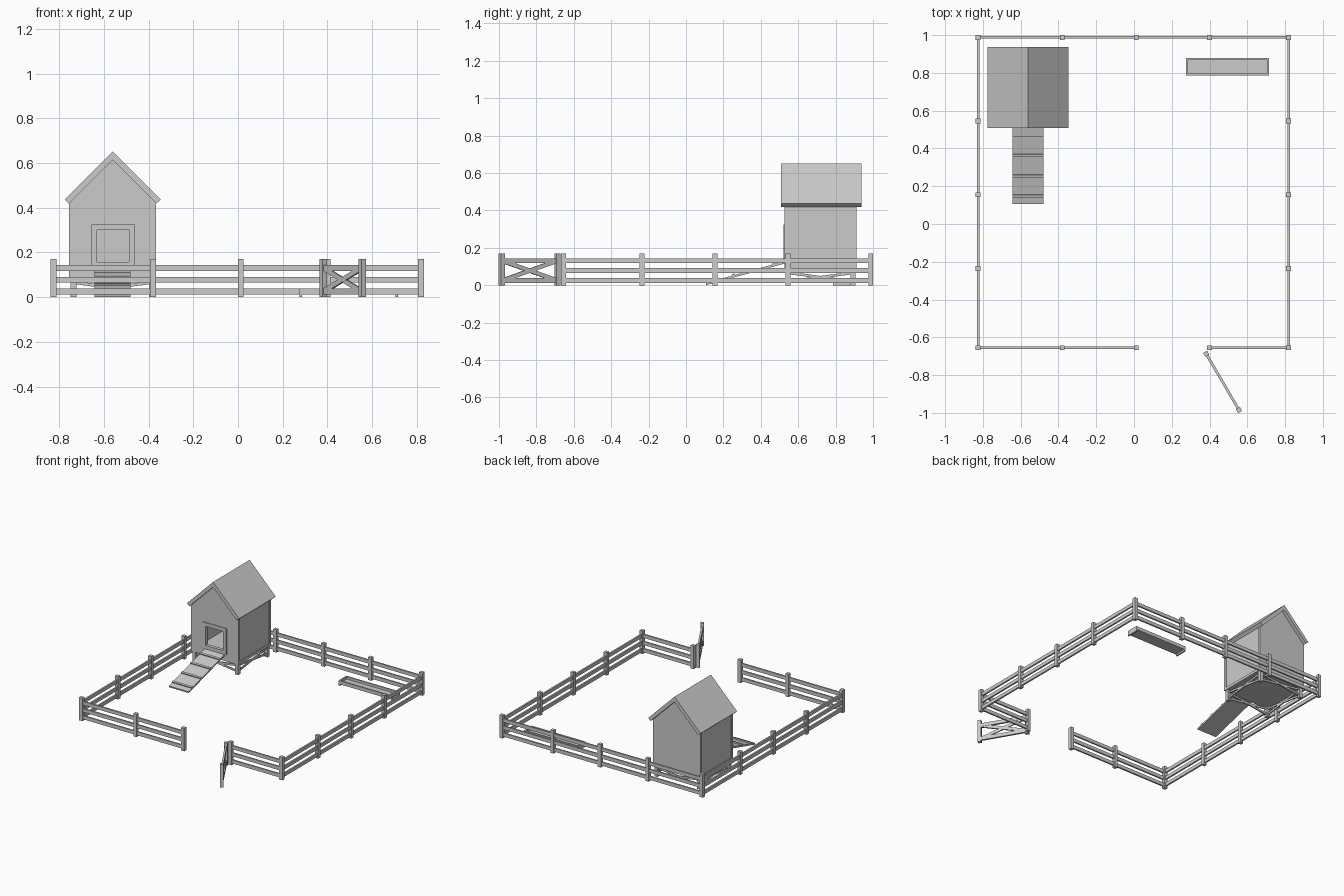
import bpy, bmesh
from mathutils import Vector, Matrix

cube = bpy.data.objects.get("Cube")
if cube:
    bpy.data.objects.remove(cube, do_unlink=True)

grey = bpy.data.materials.new("light_grey")
grey.use_nodes = True
grey.diffuse_color = (0.6, 0.6, 0.6, 1)
grey.node_tree.nodes["Principled BSDF"].inputs["Base Color"].default_value = (0.6, 0.6, 0.6, 1)


def finish(name, bm):
    bmesh.ops.recalc_face_normals(bm, faces=bm.faces)
    mesh = bpy.data.meshes.new(name)
    bm.to_mesh(mesh)
    bm.free()
    mesh.materials.append(grey)
    ob = bpy.data.objects.new(name, mesh)
    bpy.context.scene.collection.objects.link(ob)
    return ob


def box(name, x0, x1, y0, y1, z0, z1):
    bm = bmesh.new()
    size = Matrix.Diagonal((x1 - x0, y1 - y0, z1 - z0, 1))
    centre = Matrix.Translation(((x0 + x1) / 2, (y0 + y1) / 2, (z0 + z1) / 2))
    bmesh.ops.create_cube(bm, size=1, matrix=centre @ size)
    return finish(name, bm)


def beam(name, a, b, width, height):
    """Straight plank from a to b, its width kept level."""
    a, b = Vector(a), Vector(b)
    along = (b - a).normalized()
    side = Vector((0, 0, 1)).cross(along).normalized()
    rot = Matrix((along, side, along.cross(side))).transposed().to_4x4()
    size = Matrix.Diagonal(((b - a).length, width, height, 1))
    bm = bmesh.new()
    bmesh.ops.create_cube(bm, size=1, matrix=Matrix.Translation((a + b) / 2) @ rot @ size)
    return finish(name, bm)


def prism(name, outline, y0, y1):
    """Outline in x and z, extruded along y."""
    bm = bmesh.new()
    face = bm.faces.new([bm.verts.new((x, y0, z)) for x, z in outline])
    new = bmesh.ops.extrude_face_region(bm, geom=[face])["geom"]
    bmesh.ops.translate(bm, vec=(0, y1 - y0, 0), verts=[v for v in new if isinstance(v, bmesh.types.BMVert)])
    return finish(name, bm)


# Fence: posts and three rails, with an opening in the front run
POST, TOP = 0.013, 0.17
RAIL_Z = (0.025, 0.078, 0.131)
xs = (-0.825, -0.38, 0.012, 0.4, 0.819)
ys = (-0.655, -0.235, 0.155, 0.545, 0.988)
left, right, front, back = xs[0], xs[-1], ys[0], ys[-1]
spots = {(x, y) for x in xs for y in (front, back)} | {(x, y) for x in (left, right) for y in ys}
for x, y in sorted(spots):
    box("fence_post", x - POST, x + POST, y - POST, y + POST, 0, TOP)
runs = [((left, back), (right, back)), ((left, front), (left, back)), ((right, front), (right, back)),
        ((left, front), (xs[2], front)), ((xs[3], front), (right, front))]
for (ax, ay), (bx, by) in runs:
    for z in RAIL_Z:
        beam("fence_rail", (ax, ay, z), (bx, by, z), 0.012, 0.026)

# Open gate: two stiles, two rails and a cross brace
hinge, tip = Vector((0.382, -0.687, 0)), Vector((0.556, -0.985, 0))
d = (tip - hinge).normalized()
for p in (hinge, tip):
    beam("gate_post", p - d * 0.012, p + d * 0.012, 0.024, TOP).location.z = TOP / 2
low, high = Vector((0, 0, RAIL_Z[0])), Vector((0, 0, RAIL_Z[2]))
for h in (low, high):
    beam("gate_rail", hinge + h, tip + h, 0.014, 0.026)
beam("gate_brace", hinge + low, tip + high, 0.011, 0.022)
beam("gate_brace", hinge + high, tip + low, 0.009, 0.022)

# Coop walls: gable ends, side walls set in slightly, floor
CX, HALF, Y0, Y1, FLOOR = -0.561, 0.195, 0.527, 0.912, 0.08
RIDGE = 0.614
gable = [(CX - HALF, FLOOR), (CX + HALF, FLOOR), (CX + HALF, RIDGE - HALF), (CX, RIDGE), (CX - HALF, RIDGE - HALF)]
WALL = 0.018
front_wall = prism("coop_front_wall", gable, Y0, Y0 + WALL)
prism("coop_back_wall", gable, Y1 - WALL, Y1)
for s in (-1, 1):
    a, b = sorted((CX + s * (HALF - 0.006), CX + s * (HALF - WALL)))
    box("coop_side_wall", a, b, Y0 + WALL, Y1 - WALL, FLOOR, RIDGE - HALF + 0.008)
box("coop_floor", CX - HALF, CX + HALF, Y0 + WALL, Y1 - WALL, FLOOR, FLOOR + 0.02)

# Doorway cut through the front wall
DX0, DX1, DZ0, DZ1 = -0.63, -0.487, 0.158, 0.3
cutter = box("door_cutter", DX0, DX1, Y0 - 0.05, Y0 + 0.05, DZ0, DZ1)
cutter.hide_render = True
mod = front_wall.modifiers.new("doorway", "BOOLEAN")
mod.operation, mod.solver, mod.object = "DIFFERENCE", "EXACT", cutter
bpy.context.view_layer.update()
evaluated = front_wall.evaluated_get(bpy.context.evaluated_depsgraph_get())
cut_mesh = bpy.data.meshes.new_from_object(evaluated)
front_wall.modifiers.clear()
front_wall.data = cut_mesh
bpy.data.objects.remove(cutter, do_unlink=True)

# Door frame
F = 0.026
for x0, x1 in ((DX0 - F, DX0), (DX1, DX1 + F)):
    box("door_frame_side", x0, x1, Y0 - 0.007, Y0 + 0.002, DZ0 - F, DZ1 + F)
for z0, z1 in ((DZ0 - F, DZ0), (DZ1, DZ1 + F)):
    box("door_frame_bar", DX0, DX1, Y0 - 0.007, Y0 + 0.002, z0, z1)

# Roof: one bent slab
E = 0.215
PEAK = 0.652
prism("coop_roof", [(CX, PEAK), (CX - E, PEAK - E), (CX - HALF, RIDGE - HALF), (CX, RIDGE),
                    (CX + HALF, RIDGE - HALF), (CX + E, PEAK - E)], 0.508, 0.938)

# Legs with low cross braces on every side
lx, ly = (CX - 0.175, CX + 0.175), (Y0 + 0.02, Y1 - 0.02)
for x in lx:
    for y in ly:
        box("coop_leg", x - POST, x + POST, y - POST, y + POST, 0, FLOOR + 0.01)
for za, zb, w in ((0.02, 0.066, 0.01), (0.066, 0.02, 0.008)):
    for y in ly:
        beam("leg_brace", (lx[0], y, za), (lx[1], y, zb), w, 0.014)
    for x in lx:
        beam("leg_brace", (x, ly[0], za), (x, ly[1], zb), w, 0.014)

# Ramp with cleats
foot, head = Vector((CX, 0.107, 0.007)), Vector((CX, Y0 - 0.001, 0.122))
beam("ramp_board", foot, head, 0.162, 0.012)
slope = (head - foot) / (head.y - foot.y)
for y in (0.148, 0.254, 0.363, 0.47):
    c = foot + slope * (y - foot.y) + Vector((0, 0, 0.009))
    beam("ramp_cleat", c - slope * 0.007, c + slope * 0.007, 0.162, 0.01)

# Feeding trough
TX0, TX1, TY0, TY1, T = 0.275, 0.716, 0.787, 0.879, 0.011
for x in (TX0, TX1 - T):
    box("trough_end", x, x + T, TY0, TY1, 0, 0.038)
for y in (TY0, TY1 - T):
    box("trough_side", TX0 + T, TX1 - T, y, y + T, 0.012, 0.038)
box("trough_floor", TX0 + T, TX1 - T, TY0 + T, TY1 - T, 0.012, 0.02)
